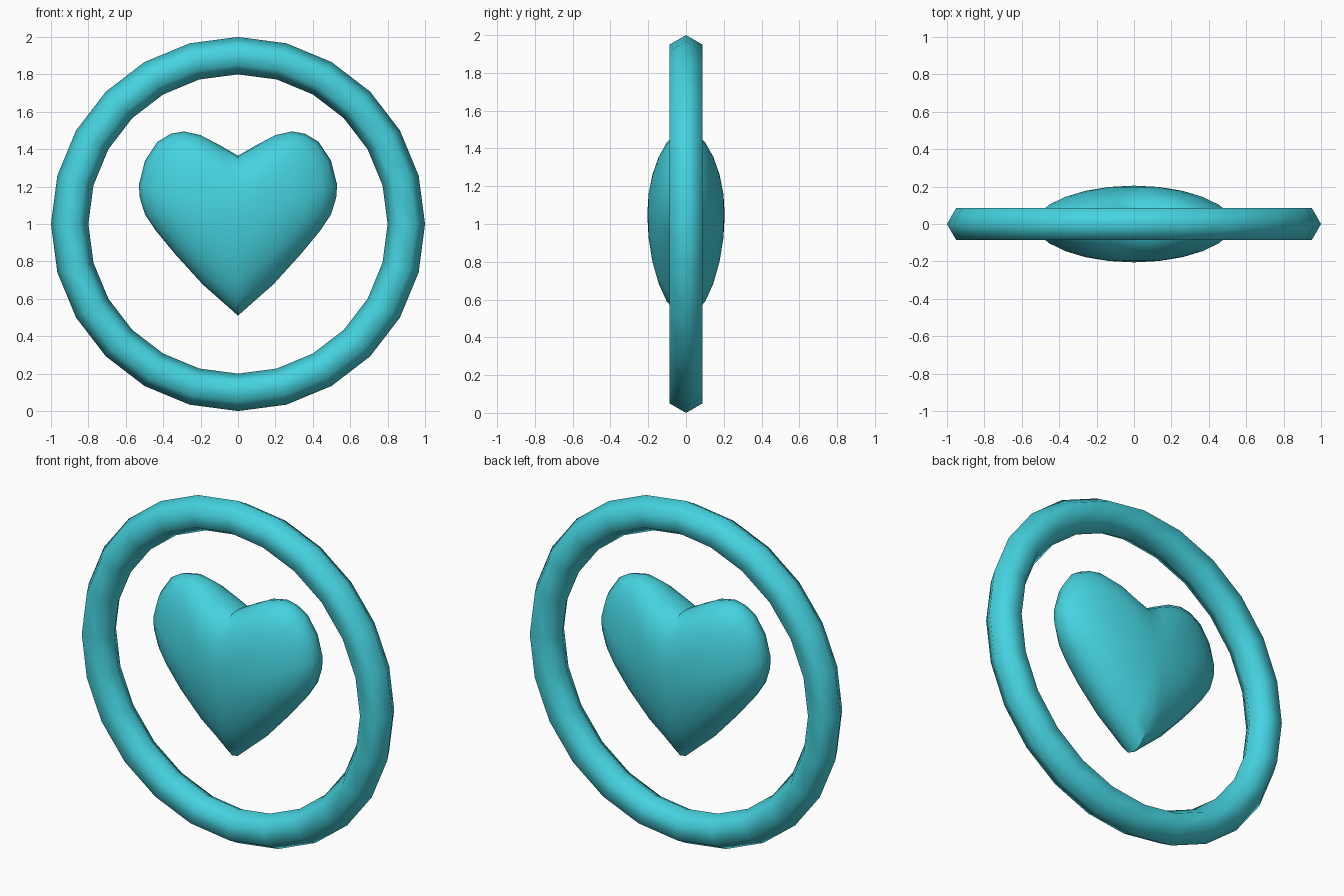
import bpy, bmesh, math

if "Cube" in bpy.data.objects:
    bpy.data.objects.remove(bpy.data.objects["Cube"])

mat = bpy.data.materials.new("teal")
mat.diffuse_color = (0.06, 0.65, 0.74, 1)
mat.use_nodes = True
mat.node_tree.nodes["Principled BSDF"].inputs["Base Color"].default_value = mat.diffuse_color


def finish(obj, name, angle):
    obj.name = name
    obj.data.materials.append(mat)
    bpy.ops.object.select_all(action='DESELECT')
    obj.select_set(True)
    bpy.context.view_layer.objects.active = obj
    bpy.ops.object.shade_smooth_by_angle(angle=math.radians(angle))


# Ring: upright hexagonal-section torus
bpy.ops.mesh.primitive_torus_add(major_segments=24, minor_segments=6,
                                 major_radius=0.9, minor_radius=0.1,
                                 location=(0, 0, 1), rotation=(math.pi / 2, 0, 0))
finish(bpy.context.object, "ring", 80)

# Heart: outline shrinking to a rounder shape as it bulges to front and back
half = [(0.09, 0.59), (0.187, 0.675), (0.337, 0.84), (0.44, 0.965), (0.497, 1.05),
        (0.525, 1.14), (0.53, 1.21), (0.497, 1.34), (0.43, 1.44), (0.36, 1.482),
        (0.29, 1.495), (0.2, 1.475), (0.095, 1.42)]
outline = ([(0, 0.51)] + half + [(0, 1.365)] + [(-x, z) for x, z in reversed(half)])
CZ, DEPTH, STEPS = 1.05, 0.205, 6

bm = bmesh.new()


def layer(t):
    s, y = math.cos(t), DEPTH * math.sin(t)
    ring = []
    for x, z in outline:
        dx, dz = x, z - CZ
        a = math.atan2(dz / 0.46, dx / 0.52)
        ex, ez = 0.52 * math.cos(a), 0.46 * math.sin(a)
        ring.append(bm.verts.new((s * (s * dx + (1 - s) * ex), y,
                                  CZ + s * (s * dz + (1 - s) * ez))))
    return ring


layers = [layer(math.pi / 2 * i / STEPS) for i in range(1 - STEPS, STEPS)]
n = len(outline)
for a, b in zip(layers, layers[1:]):
    for i in range(n):
        j = (i + 1) % n
        bm.faces.new((a[i], a[j], b[j], b[i]))
for ring, y in ((layers[0], -DEPTH), (layers[-1], DEPTH)):
    tip = bm.verts.new((0, y, CZ))
    for i in range(n):
        bm.faces.new((ring[i], ring[(i + 1) % n], tip))
bmesh.ops.recalc_face_normals(bm, faces=bm.faces)
mesh = bpy.data.meshes.new("heart")
bm.to_mesh(mesh)
bm.free()
heart = bpy.data.objects.new("heart", mesh)
bpy.context.collection.objects.link(heart)
finish(heart, "heart", 45)
